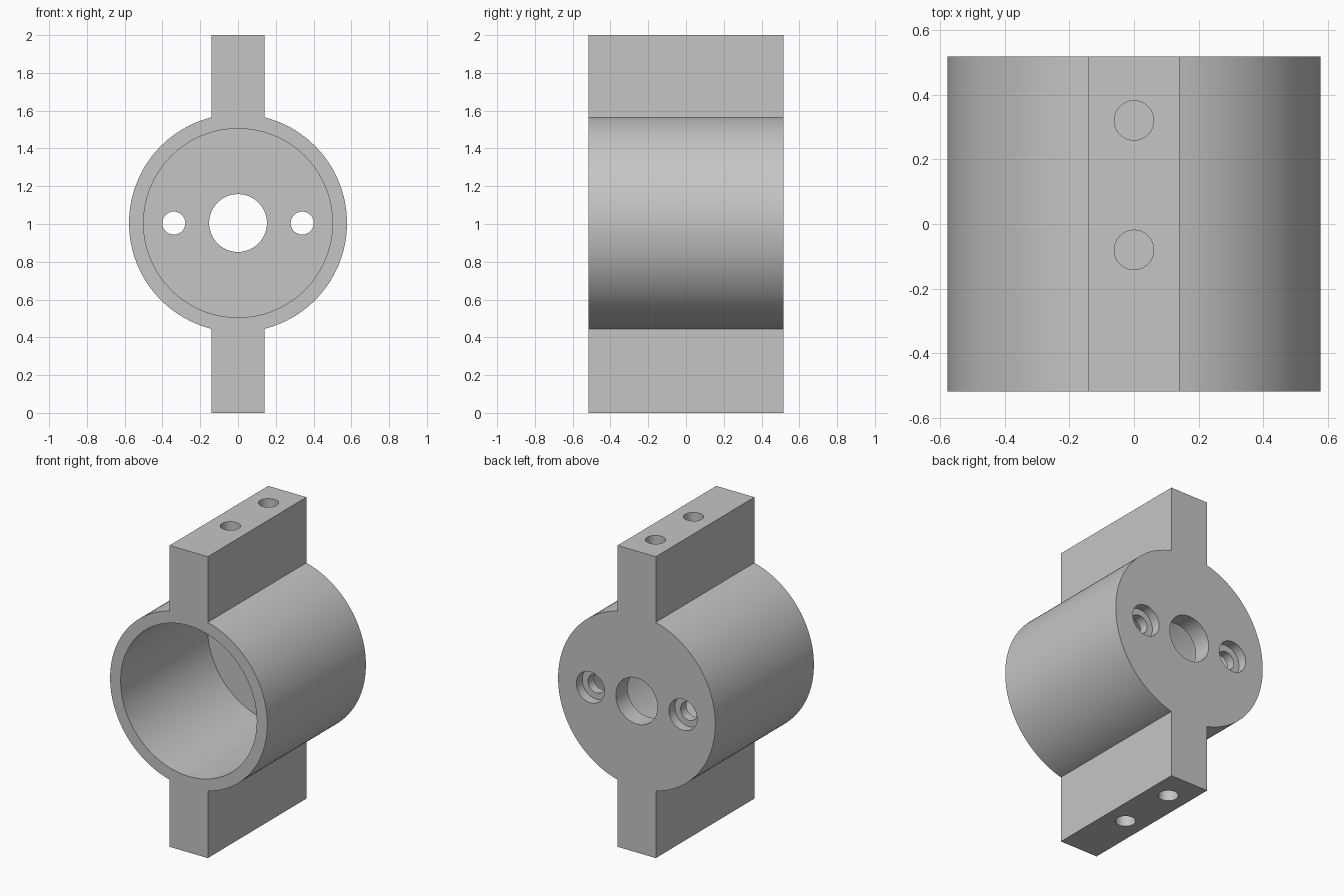
import bpy
import bmesh
import math
from mathutils import Matrix

cube = bpy.data.objects.get("Cube")
if cube:
    bpy.data.objects.remove(cube, do_unlink=True)

HALF_DEPTH = 0.517
CENTRE_Z = 1.005
OUTER_R, BORE_R = 0.577, 0.5
ARM = 0.14          # half width of the arms
FLOOR_Y = 0.395     # inner face of the end wall
HOLE_DEPTH = 0.3

grey = bpy.data.materials.new("plain grey")
grey.use_nodes = True
colour = (0.56, 0.56, 0.56, 1)
grey.diffuse_color = colour
grey.node_tree.nodes["Principled BSDF"].inputs["Base Color"].default_value = colour


def add_object(name, bm):
    bmesh.ops.recalc_face_normals(bm, faces=bm.faces)
    mesh = bpy.data.meshes.new(name)
    bm.to_mesh(mesh)
    bm.free()
    mesh.materials.append(grey)
    obj = bpy.data.objects.new(name, mesh)
    bpy.context.collection.objects.link(obj)
    return obj


def cylinder(radius, start, end, axis, x=0, y=0, sides=64):
    """Cylinder cutter along y (at x and the bore centre) or along z (at x, y)."""
    bm = bmesh.new()
    mid = (start + end) / 2
    if axis == 'Y':
        place = Matrix.Translation((x, mid, CENTRE_Z)) @ Matrix.Rotation(math.pi / 2, 4, 'X')
    else:
        place = Matrix.Translation((x, y, mid))
    bmesh.ops.create_cone(bm, cap_ends=True, segments=sides, radius1=radius,
                          radius2=radius, depth=end - start, matrix=place)
    return add_object("hole_cutter", bm)


# Round housing with an upper and a lower arm, as one extruded outline
join = math.asin(ARM / OUTER_R)
STEPS = 64
outline = []
for side, arm_end in ((1, 2.0), (-1, 0.0)):
    for i in range(STEPS + 1):
        a = join + (math.pi - 2 * join) * i / STEPS
        outline.append((side * OUTER_R * math.sin(a),
                        CENTRE_Z + side * OUTER_R * math.cos(a)))
    # the outline runs down the left side, round the lower arm, and back up
    far_end = 2.0 - arm_end
    outline += [(side * ARM, far_end), (-side * ARM, far_end)]

bm = bmesh.new()
face = bm.faces.new([bm.verts.new((x, -HALF_DEPTH, z)) for x, z in outline])
extruded = bmesh.ops.extrude_face_region(bm, geom=[face])
new_verts = [g for g in extruded["geom"] if isinstance(g, bmesh.types.BMVert)]
bmesh.ops.translate(bm, verts=new_verts, vec=(0, 2 * HALF_DEPTH, 0))
housing = add_object("motor_housing", bm)

# Main bore open to the front, and the shaft hole through the end wall
cutters = [cylinder(BORE_R, -0.7, FLOOR_Y, 'Y', sides=128),
           cylinder(0.153, 0.2, 0.7, 'Y')]

# Counterbored screw holes either side of the shaft
for x in (-0.34, 0.34):
    cutters.append(cylinder(0.061, 0.2, 0.7, 'Y', x=x, sides=48))
    cutters.append(cylinder(0.103, 0.455, 0.7, 'Y', x=x, sides=48))

# Blind mounting holes in both arm ends
for y in (-0.08, 0.32):
    cutters.append(cylinder(0.061, 2 - HOLE_DEPTH, 2.1, 'Z', y=y, sides=48))
    cutters.append(cylinder(0.061, -0.1, HOLE_DEPTH, 'Z', y=y, sides=48))

bpy.ops.object.select_all(action='DESELECT')
housing.select_set(True)
bpy.context.view_layer.objects.active = housing
for cutter in cutters:
    mod = housing.modifiers.new("cut", 'BOOLEAN')
    mod.operation = 'DIFFERENCE'
    mod.solver = 'EXACT'
    mod.object = cutter
    bpy.ops.object.modifier_apply(modifier=mod.name)
    bpy.data.objects.remove(cutter, do_unlink=True)

bpy.ops.object.shade_smooth_by_angle(angle=math.radians(30))
